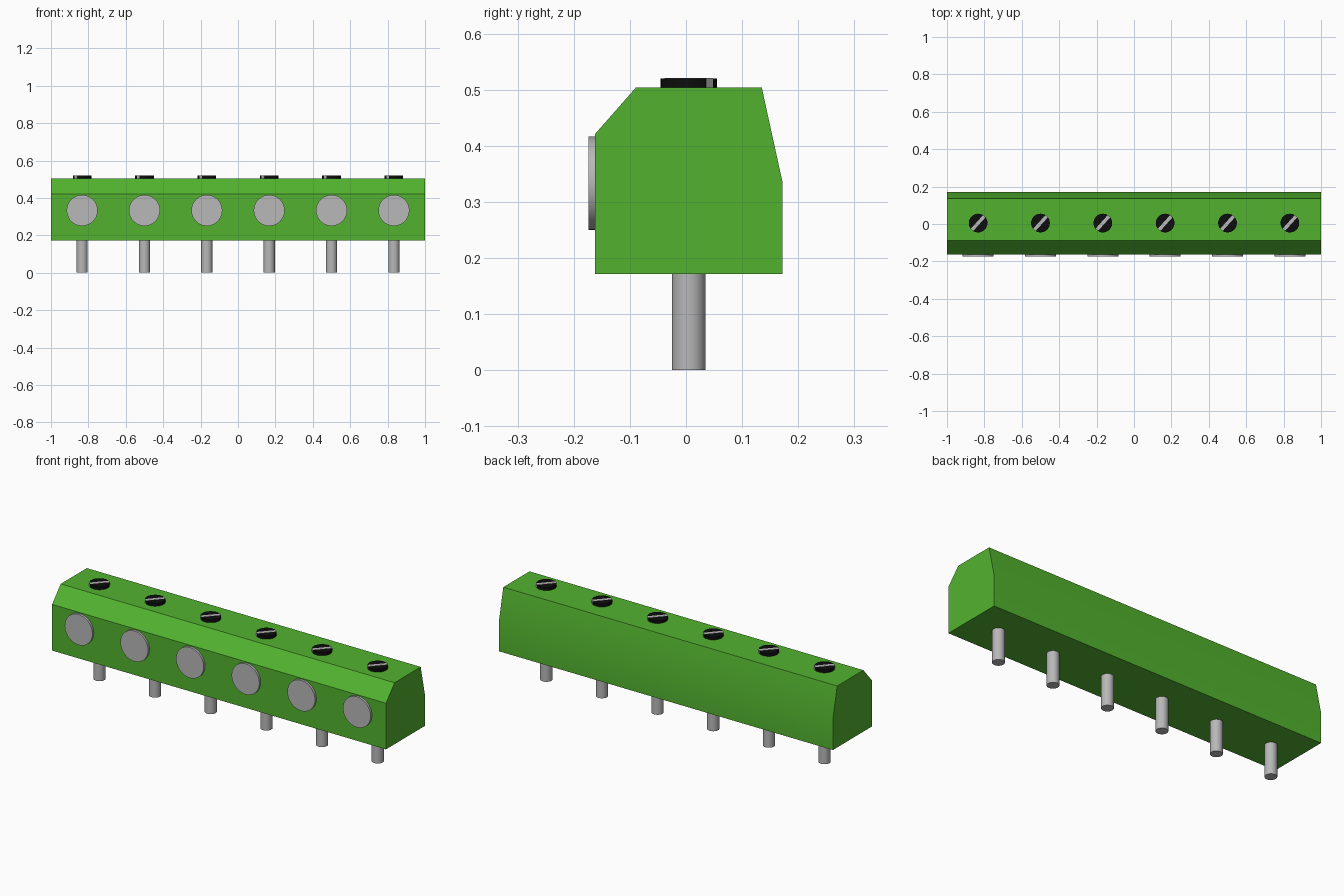
import bpy
import bmesh
import math
from mathutils import Matrix

cube = bpy.data.objects.get("Cube")
if cube:
    bpy.data.objects.remove(cube, do_unlink=True)


def material(name, rgb, roughness=0.5):
    m = bpy.data.materials.new(name)
    m.use_nodes = True
    m.diffuse_color = (*rgb, 1)
    bsdf = next(n for n in m.node_tree.nodes if n.type == 'BSDF_PRINCIPLED')
    bsdf.inputs["Base Color"].default_value = (*rgb, 1)
    bsdf.inputs["Roughness"].default_value = roughness
    return m


GREEN = material("green plastic", (0.085, 0.45, 0.028))
GREY = material("grey metal", (0.48, 0.48, 0.48))
BLACK = material("black screw", (0.004, 0.004, 0.004))


def finish(name, bm, mat):
    """Turn a bmesh into a shaded, coloured object."""
    bmesh.ops.recalc_face_normals(bm, faces=bm.faces)
    mesh = bpy.data.meshes.new(name)
    bm.to_mesh(mesh)
    bm.free()
    mesh.materials.append(mat)
    obj = bpy.data.objects.new(name, mesh)
    bpy.context.collection.objects.link(obj)
    bpy.ops.object.select_all(action='DESELECT')
    obj.select_set(True)
    bpy.context.view_layer.objects.active = obj
    bpy.ops.object.shade_smooth_by_angle(angle=math.radians(30))
    return obj


def cylinder(name, radius, depth, centre, mat, rotation=Matrix()):
    bm = bmesh.new()
    bmesh.ops.create_cone(bm, cap_ends=True, segments=40, radius1=radius,
                          radius2=radius, depth=depth,
                          matrix=Matrix.Translation(centre) @ rotation)
    return finish(name, bm, mat)


def bar(name, size, centre, angle, mat):
    bm = bmesh.new()
    bmesh.ops.create_cube(bm, size=1, matrix=Matrix.Translation(centre)
                          @ Matrix.Rotation(angle, 4, 'Z')
                          @ Matrix.Diagonal((*size, 1)))
    return finish(name, bm, mat)


# Housing: side profile (y, z) extruded along x
BOTTOM, TOP, FRONT, BACK = 0.171, 0.504, -0.162, 0.172
profile = [(FRONT, BOTTOM), (BACK, BOTTOM), (BACK, 0.335),
           (0.135, TOP), (-0.089, TOP), (FRONT, 0.421)]
bm = bmesh.new()
face = bm.faces.new([bm.verts.new((-1, y, z)) for y, z in profile])
ext = bmesh.ops.extrude_face_region(bm, geom=[face])
bmesh.ops.translate(bm, vec=(2, 0, 0),
                    verts=[v for v in ext["geom"] if isinstance(v, bmesh.types.BMVert)])
# the extrusion keeps the first cap, so the housing is closed
finish("housing", bm, GREEN)

# Six terminals: solder pin, wire entry disc, slotted screw
COUNT, PITCH, MID_Y = 6, 1 / 3, 0.005
FACE_FRONT = Matrix.Rotation(math.pi / 2, 4, 'X')
for i in range(COUNT):
    x = (i - (COUNT - 1) / 2) * PITCH
    n = i + 1
    cylinder(f"pin_{n}", 0.03, BOTTOM, (x, MID_Y, BOTTOM / 2), GREY)
    cylinder(f"wire_entry_{n}", 0.083, 0.022, (x, -0.163, 0.333), GREY, FACE_FRONT)
    cylinder(f"screw_head_{n}", 0.05, 0.026, (x, MID_Y, 0.507), BLACK)
    bar(f"screw_slot_{n}", (0.1, 0.018, 0.018), (x, MID_Y, 0.512),
        math.radians(48), GREY)
